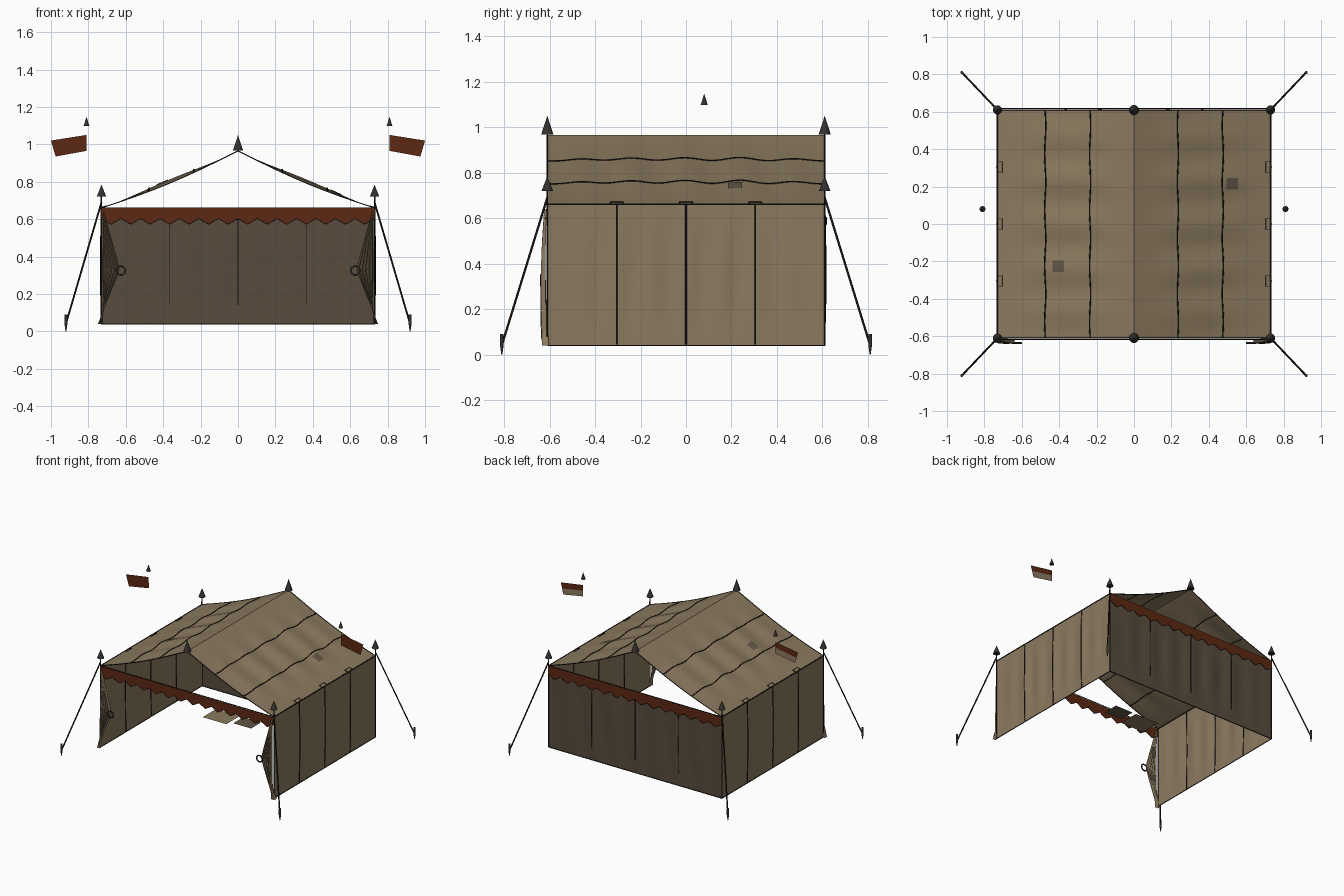
import bpy, bmesh, math
from math import sin, cos, pi

if "Cube" in bpy.data.objects:
    bpy.data.objects.remove(bpy.data.objects["Cube"])

def material(name, rgb):
    m = bpy.data.materials.new(name)
    m.diffuse_color = (*rgb, 1)
    m.use_nodes = True
    m.node_tree.nodes["Principled BSDF"].inputs["Base Color"].default_value = m.diffuse_color
    return m

CLOTH = material("tan canvas", (0.26, 0.195, 0.115))
DARK = material("dark canvas", (0.098, 0.071, 0.047))
RED = material("rust red cloth", (0.11, 0.021, 0.006))
PATCH = material("patch cloth", (0.12, 0.09, 0.06))
METAL = material("dark iron", (0.035, 0.031, 0.027))
SEAM = material("black seam", (0.012, 0.010, 0.008))

W, D, Z0, EAVE, RIDGE = 0.73, 0.61, 0.04, 0.66, 0.965

def add(name, me, mat):
    me.materials.clear()
    me.materials.append(mat)
    ob = bpy.data.objects.new(name, me)
    bpy.context.collection.objects.link(ob)
    return ob

def sheet(name, f, nu, nv, mat, smooth=True):
    """Cloth grid: f(u, v) gives the point for u, v in 0..1."""
    me = bpy.data.meshes.new(name)
    verts = [f(i / nu, j / nv) for j in range(nv + 1) for i in range(nu + 1)]
    n = nu + 1
    faces = [(j*n + i, j*n + i + 1, (j+1)*n + i + 1, (j+1)*n + i)
             for j in range(nv) for i in range(nu)]
    me.from_pydata(verts, [], faces)
    for p in me.polygons:
        p.use_smooth = smooth
    return add(name, me, mat)

def tube(name, pts, r, mat, closed=False):
    cu = bpy.data.curves.new(name, 'CURVE')
    cu.dimensions = '3D'
    cu.bevel_depth, cu.bevel_resolution, cu.use_fill_caps = r, 1, True
    sp = cu.splines.new('POLY')
    sp.points.add(len(pts) - 1)
    for p, co in zip(sp.points, pts):
        p.co = (*co, 1)
    sp.use_cyclic_u = closed
    tmp = bpy.data.objects.new("tmp", cu)
    bpy.context.collection.objects.link(tmp)
    dg = bpy.context.evaluated_depsgraph_get()
    me = bpy.data.meshes.new_from_object(tmp.evaluated_get(dg))
    bpy.data.objects.remove(tmp)
    return add(name, me, mat)

def cone(name, x, y, z, r, h, r2=0.0):
    bm = bmesh.new()
    bmesh.ops.create_cone(bm, cap_ends=True, segments=12, radius1=r, radius2=r2, depth=h)
    bmesh.ops.translate(bm, verts=bm.verts, vec=(x, y, z + h / 2))
    me = bpy.data.meshes.new(name)
    bm.to_mesh(me)
    bm.free()
    return add(name, me, METAL)

def polygon(name, pts, mat):
    me = bpy.data.meshes.new(name)
    me.from_pydata(pts, [], [tuple(range(len(pts)))])
    return add(name, me, mat)

def roof_z(x, y):
    """Sagging roof: hollow slope with soft billows between the gables."""
    t = min(abs(x) / W, 1)
    z = RIDGE + (EAVE - RIDGE) * t - 0.02 * sin(pi * t)
    edge = max(0, 1 - (y / D) ** 4)
    return z + edge * sin(pi * t) ** 2 * (0.012 + 0.008 * cos(2 * pi * y / 0.24))

def wall_x(y, z):
    k = sin(pi * min(max((z - Z0) / (EAVE - Z0), 0), 1)) * (1 - (y / D) ** 4)
    return W + k * 0.005 * cos(2 * pi * y / 0.153)

def back_y(x, z):
    k = sin(pi * min(max((z - Z0) / (EAVE - Z0), 0), 1)) * (1 - (x / W) ** 4)
    return D + k * 0.004 * cos(2 * pi * x / 0.1825)

def steps(a, b, n):
    return [a + (b - a) * i / n for i in range(n + 1)]

for s, side in ((-1, "left"), (1, "right")):
    # roof slope
    sheet(side + "_roof", lambda u, v: (s*W*u, -D + 2*D*v, roof_z(W*u, -D + 2*D*v)),
          24, 60, CLOTH)
    for x in (0.235, 0.475):
        tube(side + "_roof_seam",
             [(s*(x + 0.003*sin(y*21)), y, roof_z(x + 0.003*sin(y*21), y) + 0.001)
              for y in steps(-D, D, 60)], 0.0035, SEAM)
    tube(side + "_eave_hem", [(s*W, -D, EAVE), (s*W, D, EAVE)], 0.004, SEAM)
    for e in (-D, D):
        tube(side + "_gable_hem", [(s*x, e, roof_z(x, e)) for x in steps(0, W, 20)],
             0.003, SEAM)
    # eave tabs
    for y in (-0.305, 0, 0.305):
        tube(side + "_eave_tab",
             [(s*x, y + d, roof_z(x, y) + 0.003) for x, d in
              ((0.728, -0.028), (0.705, -0.028), (0.705, 0.028), (0.728, 0.028))],
             0.0025, SEAM)
    # side wall with seams
    sheet(side + "_wall",
          lambda u, v: (s*wall_x(-D + 2*D*u, Z0 + v*(EAVE - Z0)), -D + 2*D*u,
                        Z0 + v*(EAVE - Z0)), 72, 12, CLOTH)
    for y in (-0.305, 0, 0.305):
        tube(side + "_wall_seam", [(s*wall_x(y, z), y, z) for z in steps(Z0 + 0.005, EAVE, 12)],
             0.0035, SEAM)
    tube(side + "_wall_hem", [(s*W, -D, Z0), (s*W, D, Z0)], 0.003, SEAM)
    # corner poles, finials, guy ropes and stakes
    for e in (-1, 1):
        tube(side + "_pole", [(s*W, e*D, Z0), (s*W, e*D, 0.73)], 0.004, SEAM)
        cone(side + "_pole_finial", s*W, e*D, 0.72, 0.025, 0.065)
        tube(side + "_guy_rope", [(s*W, e*D, 0.69), (s*0.92, e*0.81, 0.04)], 0.005, SEAM)
        cone(side + "_stake", s*0.92, e*0.81, 0.0, 0.002, 0.04, 0.008)
        cone(side + "_stake_top", s*0.92, e*0.81, 0.04, 0.008, 0.05, 0.008)

    # tied-back front curtain, gathered in pleats
    def curtain(u, v):
        z = Z0 + v * 0.60
        inner = 0.63 + (0.33 - z) * 0.41 if z < 0.33 else 0.63 + (z - 0.33) * 0.28
        amp = 0.010 * (1 - v) + 0.006
        y = -D - 0.008 + amp * sin(u * 2 * pi * 5 + v * 2) - 0.010 * sin(pi * v)
        return (s * (inner + (0.722 - inner) * u), y, z)
    sheet(side + "_curtain", curtain, 50, 20, CLOTH)
    for u in (0.14, 0.34, 0.55, 0.75):
        tube(side + "_curtain_fold", [curtain(u, v) for v in steps(0.05, 0.8, 14)],
             0.002, PATCH)
    tube(side + "_curtain_ring",
         [(s*0.627 + 0.024*cos(a), -0.637, 0.325 + 0.024*sin(a))
          for a in steps(0, 2*pi, 24)[:-1]], 0.005, METAL, True)

    # flag: red front, tan lower half behind, with its tip
    polygon(side + "_flag", [(s*0.81, 0.08, 1.05), (s*1.0, 0.08, 1.02),
                             (s*0.975, 0.08, 0.935), (s*0.81, 0.08, 0.965)], RED)
    polygon(side + "_flag_backing", [(s*0.81, 0.083, 1.008), (s*0.987, 0.083, 0.978),
                                     (s*0.975, 0.083, 0.935), (s*0.81, 0.083, 0.965)], CLOTH)
    cone(side + "_flag_finial", s*0.81, 0.08, 1.097, 0.016, 0.05)

# back wall
sheet("back_wall", lambda u, v: (-W + 2*W*u, back_y(-W + 2*W*u, Z0 + v*(EAVE - Z0)),
                                 Z0 + v*(EAVE - Z0)), 80, 12, DARK)
for x in (-0.365, 0, 0.365):
    tube("back_wall_seam", [(x, back_y(x, z) + 0.001, z) for z in steps(Z0 + 0.1, EAVE, 10)],
         0.003, SEAM)
tube("back_wall_hem", [(-W, D, Z0), (W, D, Z0)], 0.003, SEAM)

# zigzag valances front and back, and ridge finials
TEETH = 14
for e, end in ((-1, "front"), (1, "back")):
    y = e * (D + 0.007)
    sheet(end + "_valance",
          lambda u, v: (-W + 2*W*u, y, EAVE if v else
                        (0.572 if round(u * TEETH * 2) % 2 else 0.602)),
          TEETH * 2, 1, RED, False)
    tube(end + "_valance_edge",
         [(-W + 2*W*i/(2*TEETH), y, 0.572 if i % 2 else 0.602) for i in range(2*TEETH + 1)],
         0.002, SEAM)
    tube(end + "_valance_rail", [(-W, e*D, EAVE), (W, e*D, EAVE)], 0.003, SEAM)
    cone(end + "_ridge_finial", 0, e*D, 0.967, 0.027, 0.083)

# roof patches
for px, py in ((0.525, 0.215), (-0.405, -0.225)):
    def patch(u, v):
        x, yy = px + (u - 0.5)*0.06, py + (v - 0.5)*0.062
        return (x, yy, roof_z(x, yy) + 0.004)
    sheet("roof_patch", patch, 4, 4, PATCH)

# flat sheets lying inside at table height
sheet("tan_sheet", lambda u, v: (-0.2 + 0.2*u, -0.14 + 0.16*v, 0.23), 1, 1, CLOTH)
sheet("dark_sheet", lambda u, v: (0.03 + 0.15*u, -0.10 + 0.12*v, 0.23), 1, 1, PATCH)
